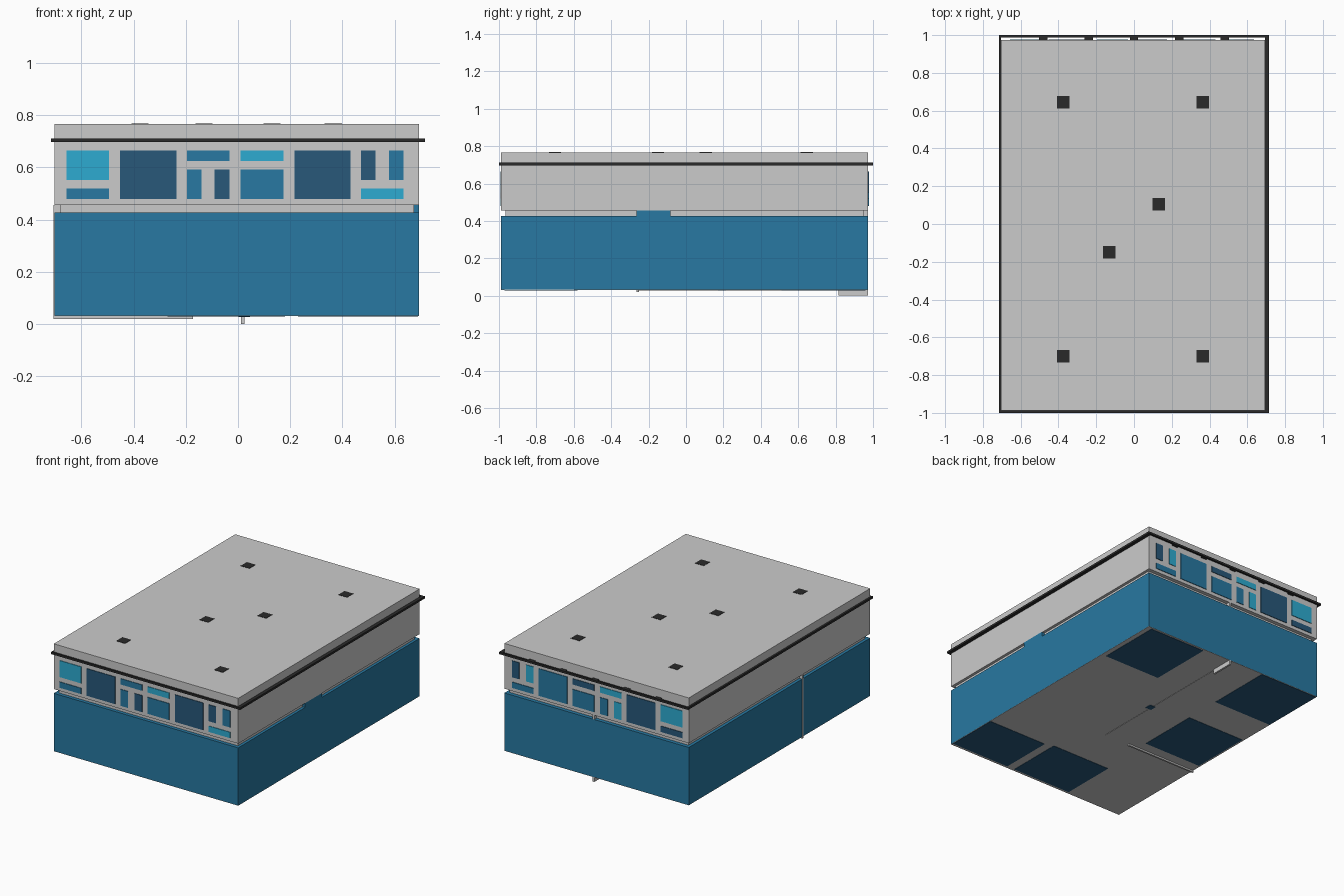
import bpy, bmesh

def material(name, rgb):
    m = bpy.data.materials.new(name)
    m.diffuse_color = (*rgb, 1)
    return m

BLUE = material("blue", (0.021, 0.19, 0.36))
CYAN = material("cyan", (0.027, 0.41, 0.64))
NAVY = material("navy", (0.021, 0.098, 0.195))
DARK = material("charcoal", (0.023, 0.023, 0.023))

def box(name, x, y, z, mat=None):
    """Box spanning the given (min, max) ranges."""
    bm = bmesh.new()
    bmesh.ops.create_cube(bm, size=1)
    for v in bm.verts:
        for i, (a, b) in enumerate((x, y, z)):
            v.co[i] = a if v.co[i] < 0 else b
    me = bpy.data.meshes.new(name)
    bm.to_mesh(me)
    bm.free()
    if mat:
        me.materials.append(mat)
    ob = bpy.data.objects.new(name, me)
    bpy.context.collection.objects.link(ob)
    return ob

L, R, F, B = -0.703, 0.693, -0.988, 0.974

# Main stacked volumes
box("lower_storey", (L, R), (F, B), (0.033, 0.427), BLUE)
box("underside", (L, R), (F, B), (0.031, 0.033))
box("recessed_joint", (-0.682, 0.674), (-0.964, 0.948), (0.427, 0.456))
box("upper_storey", (L, R), (F, B), (0.456, 0.766))
box("side_block", (0.66, R), (-0.264, -0.084), (0.427, 0.46), BLUE)

# Dark trim around the roof, with brackets behind the rear rail
Z = (0.697, 0.711)
box("trim_left", (-0.716, L), (-1, 1), Z, DARK)
box("trim_right", (R, 0.716), (-1, 1), Z, DARK)
box("trim_front", (-0.716, 0.716), (-1, F), Z, DARK)
box("trim_back", (-0.716, 0.716), (0.987, 1), Z, DARK)
for i in range(-2, 3):
    box("trim_bracket", (i * 0.24 - 0.022, i * 0.24 + 0.022), (B, 0.987), Z, DARK)

# Roof hatches
for x, y in ((-0.375, 0.645), (0.365, 0.645), (0.13, 0.105),
             (-0.13, -0.15), (-0.375, -0.70), (0.365, -0.70)):
    box("roof_hatch", (x - 0.033, x + 0.033), (y - 0.033, y + 0.033), (0.764, 0.768), DARK)

# Windows: x range, z range, front colour, back colour
b, m1, m2, m3, t = 0.479, 0.519, 0.552, 0.592, 0.665
m4 = 0.625
windows = (
    (-0.657, -0.493, m2, t, CYAN, CYAN),
    (-0.657, -0.493, b, m1, BLUE, NAVY),
    (-0.452, -0.236, b, t, NAVY, NAVY),
    (-0.195, -0.033, m4, t, BLUE, CYAN),
    (-0.195, -0.140, b, m3, BLUE, CYAN),
    (-0.090, -0.033, b, m3, NAVY, BLUE),
    (0.010, 0.174, m4, t, CYAN, NAVY),
    (0.010, 0.174, b, m3, BLUE, BLUE),
    (0.216, 0.431, b, t, NAVY, BLUE),
    (0.471, 0.527, m2, t, NAVY, CYAN),
    (0.579, 0.634, m2, t, BLUE, NAVY),
    (0.471, 0.634, b, m1, CYAN, BLUE),
)
for x0, x1, z0, z1, front, back in windows:
    box("front_window", (x0, x1), (F - 0.004, F + 0.002), (z0, z1), front)
    box("back_window", (x0, x1), (B - 0.002, B + 0.004), (z0, z1), back)

# Panels under the floor
for x0, x1, y0, y1 in ((0.23, 0.66, 0.51, 0.96), (-0.70, -0.25, 0.51, 0.97),
                       (-0.69, -0.25, -0.18, 0.25), (0.24, 0.69, -0.97, -0.60),
                       (-0.27, 0.18, -0.97, -0.58)):
    box("floor_panel", (x0, x1), (y0, y1), (0.029, 0.032), NAVY)
box("floor_box", (0.002, 0.045), (0.17, 0.215), (0.028, 0.032), NAVY)

# Thin pipes under the floor and up the sides
box("centre_pipe", (0.012, 0.018), (-0.26, 0.82), (0.029, 0.032))
box("back_pipe", (0.012, 0.025), (0.816, B), (0, 0.033))
box("back_pipe_top", (0.012, 0.025), (0.94, B), (0.427, 0.456))
box("left_pipe_under", (-0.706, -0.172), (-0.264, -0.252), (0.02, 0.033))
box("left_pipe_riser", (-0.706, -0.68), (-0.264, -0.252), (0.02, 0.456))
